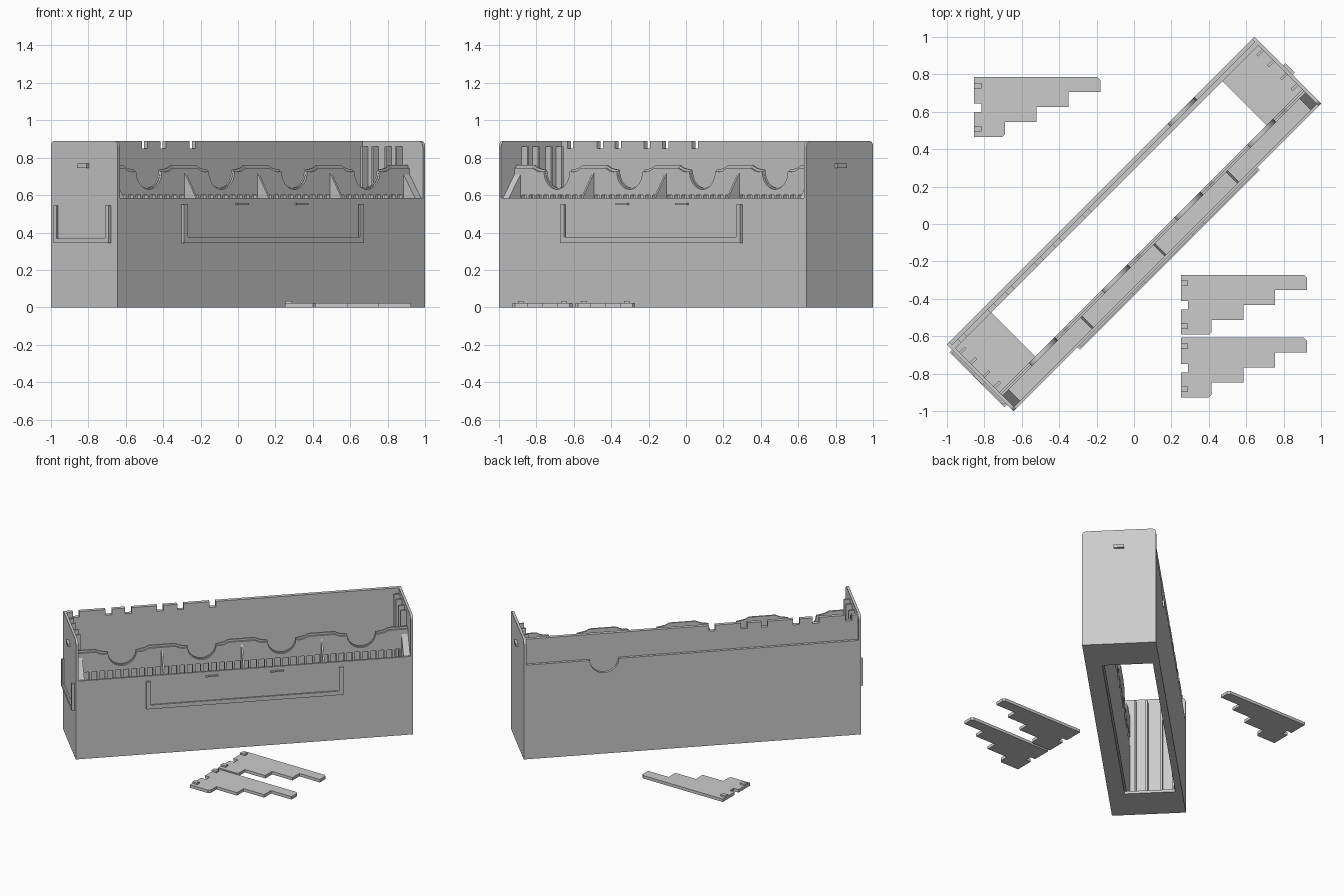
import bpy, bmesh
from math import sin, cos, pi
from mathutils import Matrix

if "Cube" in bpy.data.objects:
    bpy.data.objects.remove(bpy.data.objects["Cube"])

grey = bpy.data.materials.new("light grey")
grey.use_nodes = True
COLOUR = (0.6, 0.6, 0.6, 1)
grey.diffuse_color = COLOUR
grey.node_tree.nodes["Principled BSDF"].inputs["Base Color"].default_value = COLOUR

L, W, H = 1.163, 0.252, 0.89      # half length, half width, full height
FRONT, INNER, BACK = 0.585, -0.14, 0.205
TURN = Matrix.Rotation(pi / 4, 4, "Z")


def prisms(name, items, turn=True):
    """Each item is (outline, axis, low, high); the outline is extruded along the axis."""
    bm = bmesh.new()
    for pts, axis, lo, hi in items:
        def place(a, b, h):
            return {"x": (h, a, b), "y": (a, h, b), "z": (a, b, h)}[axis]
        low = [bm.verts.new(place(a, b, lo)) for a, b in pts]
        high = [bm.verts.new(place(a, b, hi)) for a, b in pts]
        bm.faces.new(low)
        bm.faces.new(high[::-1])
        for i in range(len(pts)):
            j = (i + 1) % len(pts)
            bm.faces.new((low[j], low[i], high[i], high[j]))
    bmesh.ops.recalc_face_normals(bm, faces=bm.faces)
    if turn:
        bm.transform(TURN)
    mesh = bpy.data.meshes.new(name)
    bm.to_mesh(mesh)
    bm.free()
    mesh.materials.append(grey)
    ob = bpy.data.objects.new(name, mesh)
    bpy.context.collection.objects.link(ob)
    return ob


def box(x0, x1, y0, y1, z0, z1):
    return ([(x0, y0), (x1, y0), (x1, y1), (x0, y1)], "z", z0, z1)


def arc(cx, cy, r, a0, a1, n=8):
    return [(cx + r * cos(a0 + (a1 - a0) * i / n), cy + r * sin(a0 + (a1 - a0) * i / n))
            for i in range(n + 1)]


# Floor frame around a long opening
O = 0.875
prisms("floor", [box(-L, -O, -W, W, 0, 0.02), box(O, L, -W, W, 0, 0.02),
                 box(-O, O, -W, INNER, 0, 0.02), box(-O, O, BACK, W, 0, 0.02)])

# End walls with rounded top corners
R = 0.03
end = [(-W, 0), (W, 0)] + arc(W - R, H - R, R, 0, pi / 2) + arc(R - W, H - R, R, pi / 2, pi)
for side, s in (("left", 1), ("right", -1)):
    prisms(side + "_end_wall", [(end, "x", *sorted((s * (L - 0.018), s * L)))])
    prisms(side + "_end_knob", [box(*sorted((s * L, s * (L + 0.018))), -0.035, 0.035, 0.745, 0.768)])
    # Guide rails inside the end wall
    prisms(side + "_end_rails",
           [box(*sorted((s * (L - 0.06), s * (L - 0.018))), v - 0.007, v + 0.007, 0.02, H - 0.03)
            for v in (0.17, 0.09, -0.01, -0.09)])

# Front wall
prisms("front_wall", [box(-L, L, -W, -W + 0.014, 0, FRONT)])

# Back wall: notched panel, and a lower outer layer with a finger dip
top = [(-L, 0.02), (-L, H)]
for u in (-1.08, -0.855, -0.72, -0.5, -0.36, -0.138):
    top += [(u - 0.022, H), (u - 0.022, H - 0.042), (u + 0.022, H - 0.042), (u + 0.022, H)]
prisms("back_panel", [(top + [(L, H), (L, 0.02)], "y", BACK, W - 0.02)])
LEDGE = 0.705
prisms("back_outer_layer", [([(-L, 0), (-L, LEDGE)] + arc(0.607, LEDGE, 0.1, pi, 2 * pi, 16)
                             + [(L, LEDGE), (L, 0)], "y", W - 0.02, W)])


# Scalloped inner wall in two layers, with a row of slots at the trough
def scallops(drop):
    E, z = L - 0.018, 0.745 - drop
    pts = [(-E, 0.6), (-E, z + 0.015), (-1.01, z + 0.015)]
    for c in (-0.825, -0.275, 0.275, 0.825):
        if c > -0.8:
            pts.append((c - 0.185, z + 0.015))
        pts += [(c - 0.155, z), (c - 0.125, z - 0.006)]
        pts += arc(c, 0.735 - drop / 2, 0.097, pi, 2 * pi, 16)
        pts += [(c + 0.125, z - 0.006), (c + 0.155, z), (c + 0.185, z + 0.015)]
    return pts + [(E, z + 0.015), (E, 0.6)]


V0, V1 = INNER - 0.012, INNER + 0.012
wall = [(scallops(0.015), "y", V0, INNER), (scallops(0), "y", INNER, V1),
        box(-L + 0.018, L - 0.018, V0, V1, 0.02, 0.53)]
PITCH = 0.055
wall += [box(i * PITCH - 0.009, i * PITCH + 0.009, V0, V1, 0.53, 0.6) for i in range(-20, 21)]
prisms("inner_wall", wall)

# Trough floor, sloping dividers and end wedges
prisms("trough_floor", [box(-L + 0.018, L - 0.018, -W + 0.014, V0, 0.5, 0.515)])


def slope(peak):
    return [(-W + 0.014, 0.5), (V0, 0.5), (V0, peak), (-W + 0.014, FRONT)]


prisms("dividers", [(slope(0.72), "x", u - 0.006, u + 0.006) for u in (-0.55, 0, 0.55)])
prisms("end_wedges", [(slope(0.71), "x", *sorted((s * 1.1, s * (L - 0.018)))) for s in (-1, 1)])


# U-shaped label frames, each with a back rail and a thin front lip
def frame_outlines(half, mid, z0, z1, t):
    a, b = mid - half, mid + half
    return [(a, z1), (a, z0), (b, z0), (b, z1), (b - t, z1), (b - t, z0 + t), (a + t, z0 + t), (a + t, z1)]


inner_rail, lip = (frame_outlines(0.68, 0, 0.345, 0.55, t) for t in (0.015, 0.03))
prisms("front_label_frame", [(inner_rail, "y", -W - 0.01, -W), (lip, "y", -W - 0.02, -W - 0.01)])
inner_rail, lip = (frame_outlines(0.208, 0.005, 0.345, 0.545, t) for t in (0.013, 0.024))
prisms("end_label_frame", [(inner_rail, "x", -L - 0.01, -L), (lip, "x", -L - 0.02, -L - 0.01)])
prisms("front_label_catches", [box(u - 0.045, u + 0.045, -W - 0.01, -W, 0.547, 0.557) for u in (-0.225, 0.225)])

# Loose stepped divider plates lying flat, with two raised tabs each
STEP, DEPTH = 0.17, 0.08
for n, (x, y) in enumerate([(-0.855, 0.785), (0.25, -0.272), (0.25, -0.608)]):
    pts = [(x, y), (x + 0.66, y), (x + 0.675, y - 0.015)]
    for k in range(3):
        right = x + 0.675 - k * STEP
        pts += [(right, y - DEPTH * (k + 1)), (right - STEP, y - DEPTH * (k + 1))]
    pts += [(x + 0.165, y - 0.305), (x + 0.15, y - 0.32), (x, y - 0.32),
            (x, y - 0.185), (x + 0.04, y - 0.185), (x + 0.04, y - 0.14), (x, y - 0.14)]
    prisms(f"stepped_plate_{n + 1}", [(pts, "z", 0, 0.022)] + [
        box(x, x + 0.04, y - d - 0.03, y - d, 0.022, 0.034) for d in (0.03, 0.26)], turn=False)
